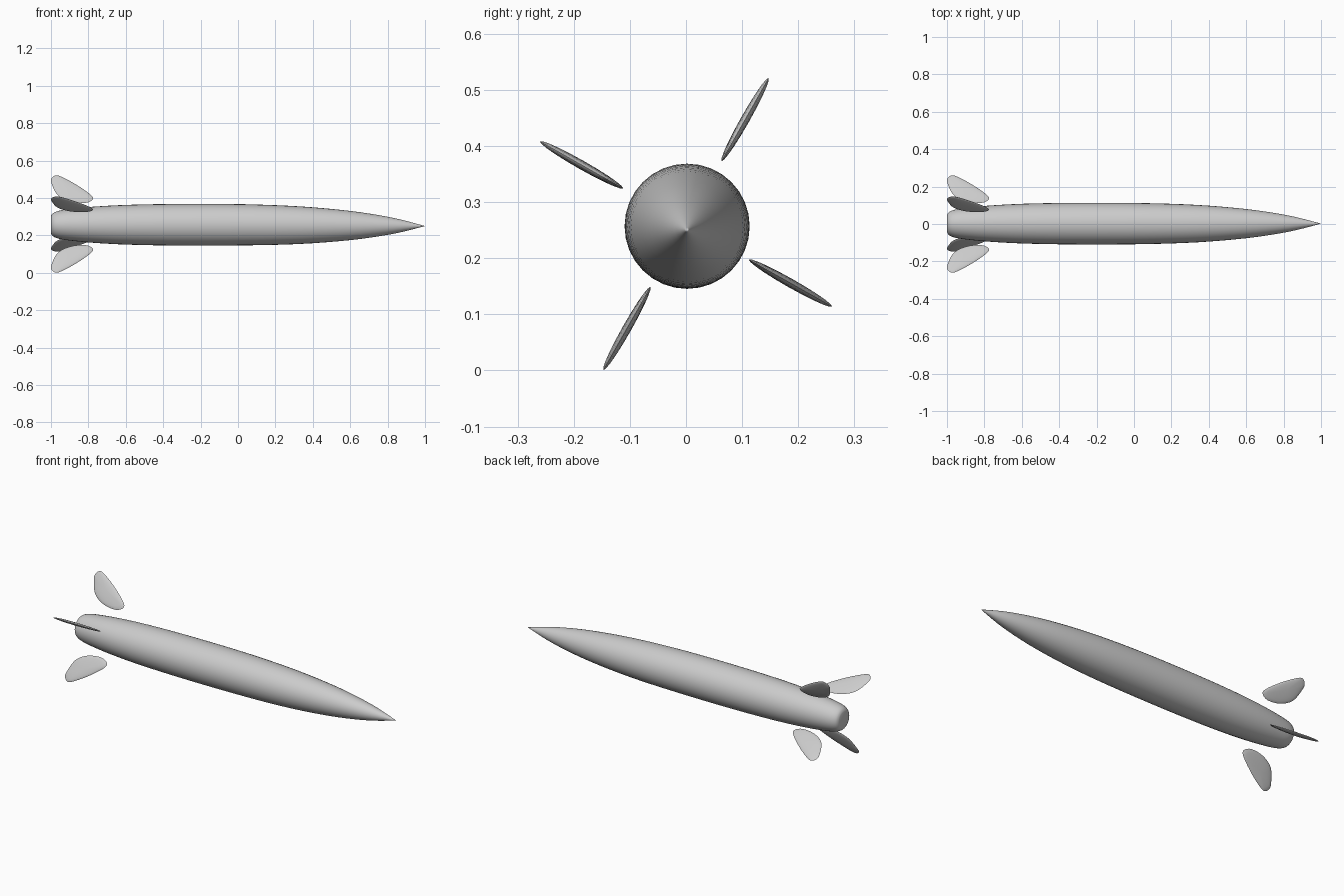
import bpy, bmesh, math
from mathutils import Vector, Matrix

cube = bpy.data.objects.get("Cube")
if cube:
    bpy.data.objects.remove(cube, do_unlink=True)

grey = bpy.data.materials.new("plain grey")
grey.use_nodes = True
grey.diffuse_color = (0.6, 0.6, 0.6, 1)
grey.node_tree.nodes["Principled BSDF"].inputs["Base Color"].default_value = (0.6, 0.6, 0.6, 1)


def smooth_path(points, steps, closed=False):
    """Catmull-Rom curve through 2D points."""
    pts = [Vector(p) for p in points]
    n = len(pts)
    pick = (lambda i: pts[i % n]) if closed else (lambda i: pts[max(0, min(n - 1, i))])
    out = []
    for i in range(n if closed else n - 1):
        a, b, c, d = (pick(i + k) for k in (-1, 0, 1, 2))
        for s in range(steps):
            t = s / steps
            out.append(0.5 * (2 * b + (c - a) * t + (2 * a - 5 * b + 4 * c - d) * t * t
                              + (3 * b - a - 3 * c + d) * t ** 3))
    return out if closed else out + [pts[-1]]


def loft(name, start, rings, end):
    """Skin matching rings and close both ends on a point."""
    bm = bmesh.new()
    loops = [[bm.verts.new(p) for p in ring] for ring in rings]
    first, last = bm.verts.new(start), bm.verts.new(end)
    n = len(loops[0])
    for i in range(n):
        j = (i + 1) % n
        bm.faces.new((first, loops[0][j], loops[0][i]))
        bm.faces.new((last, loops[-1][i], loops[-1][j]))
        for a, b in zip(loops, loops[1:]):
            bm.faces.new((a[i], a[j], b[j], b[i]))
    bmesh.ops.recalc_face_normals(bm, faces=bm.faces)
    mesh = bpy.data.meshes.new(name)
    bm.to_mesh(mesh)
    bm.free()
    mesh.materials.append(grey)
    obj = bpy.data.objects.new(name, mesh)
    bpy.context.collection.objects.link(obj)
    bpy.ops.object.select_all(action="DESELECT")
    obj.select_set(True)
    bpy.context.view_layer.objects.active = obj
    bpy.ops.object.shade_smooth_by_angle(angle=math.radians(40))
    return obj


# Hull: lathed (x, radius) profile, blunt tail to pointed nose
profile = [(-1, 0.045), (-0.99, 0.061), (-0.96, 0.074), (-0.9, 0.084), (-0.78, 0.096),
           (-0.6, 0.106), (-0.35, 0.111), (-0.05, 0.111), (0.2, 0.106), (0.4, 0.096),
           (0.6, 0.078), (0.75, 0.057), (0.87, 0.034), (0.985, 0.004)]
SIDES = 32


def axis(x):
    """Hull centre line, dipping slightly at the nose."""
    return Vector((x, 0.002, 0.257 - 0.007 * max(0, x)))


rings = []
for x, r in smooth_path(profile, 3):
    angles = [2 * math.pi * i / SIDES for i in range(SIDES)]
    rings.append([axis(x) + Vector((0, r * math.cos(a), r * math.sin(a))) for a in angles])
loft("hull", axis(-1), rings, axis(1))

# Fins: four thin lens-shaped petals floating around the tail
outline = smooth_path([(-0.997, 0.25), (-0.965, 0.178), (-0.9, 0.139), (-0.82, 0.129),
                       (-0.776, 0.15), (-0.79, 0.182), (-0.87, 0.245), (-0.95, 0.293),
                       (-0.98, 0.297), (-0.998, 0.277)], 4, closed=True)
middle = sum(outline, Vector((0, 0))) / len(outline)
HALF_THICKNESS = 0.008
tilts = [math.radians(d) for d in (-72, -54, -36, -18, 0, 18, 36, 54, 72)]

for k, name in enumerate(("upper_back_fin", "upper_front_fin",
                          "lower_front_fin", "lower_back_fin")):
    turn = Matrix.Translation((0, 0, 0.261)) @ Matrix.Rotation(math.radians(60.5 + 90 * k), 4, "X")

    def place(p, h):
        return turn @ Vector((p.x, p.y, h))

    layers = [[place(middle + (p - middle) * math.cos(t), HALF_THICKNESS * math.sin(t))
               for p in outline] for t in tilts]
    fin = loft(name, place(middle, -HALF_THICKNESS), layers, place(middle, HALF_THICKNESS))
    fin.data.shade_smooth()
